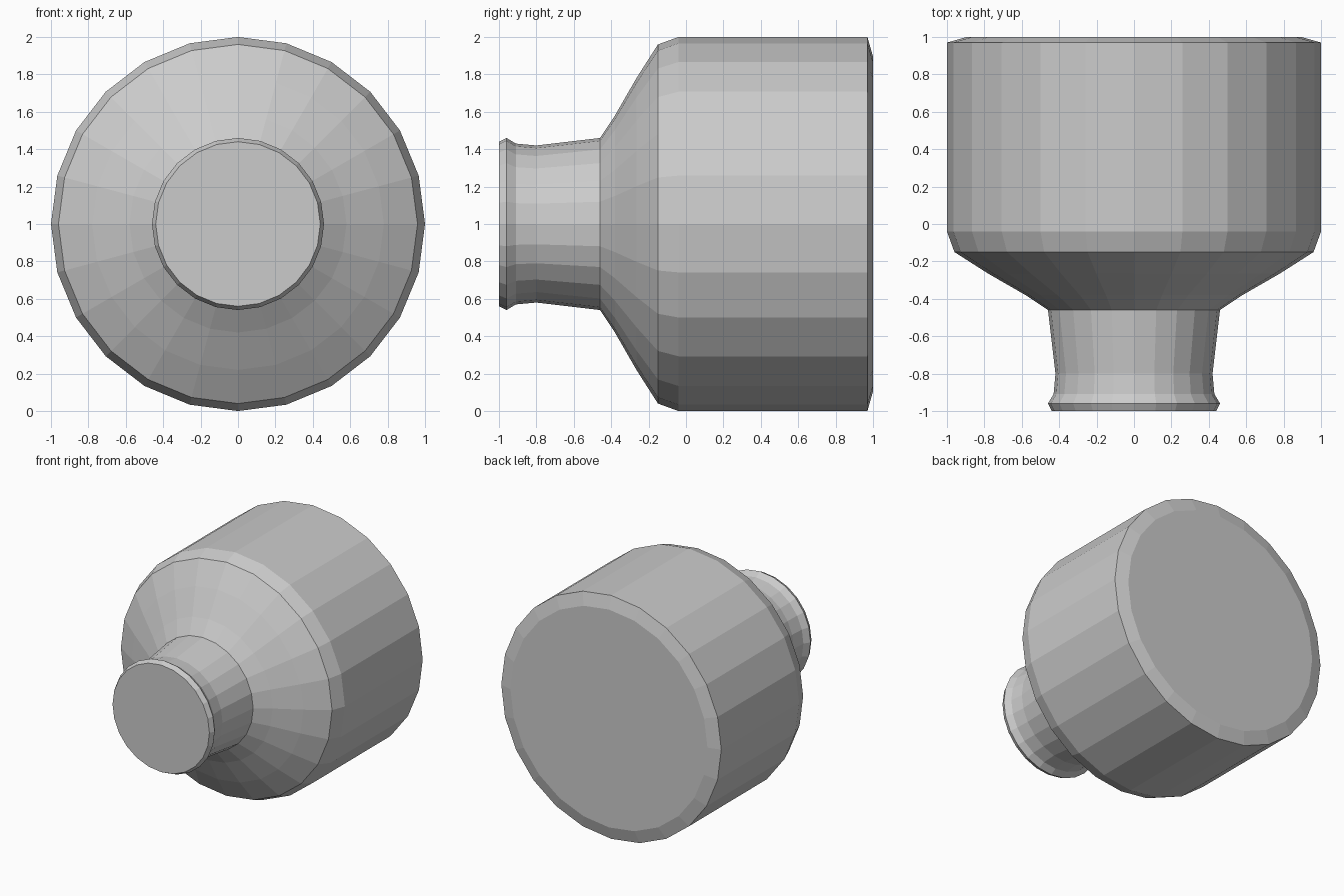
import bpy, bmesh
from math import sin, cos, tau

if "Cube" in bpy.data.objects:
    bpy.data.objects.remove(bpy.data.objects["Cube"])

SIDES = 24
CENTRE_Z = 1.0


def lathe(name, profile):
    """Spin (y, radius) points around the y axis and cap both ends."""
    bm = bmesh.new()
    rings = []
    for y, r in profile:
        rings.append([bm.verts.new((r * cos(tau * i / SIDES), y,
                                    CENTRE_Z + r * sin(tau * i / SIDES)))
                      for i in range(SIDES)])
    for a, b in zip(rings, rings[1:]):
        for i in range(SIDES):
            j = (i + 1) % SIDES
            bm.faces.new((a[i], a[j], b[j], b[i]))
    bm.faces.new(rings[0])
    bm.faces.new(rings[-1])
    bmesh.ops.recalc_face_normals(bm, faces=bm.faces)
    mesh = bpy.data.meshes.new(name)
    bm.to_mesh(mesh)
    bm.free()
    obj = bpy.data.objects.new(name, mesh)
    bpy.context.collection.objects.link(obj)
    return obj


# Lipped neck, flared shoulder and wide drum in one turned profile
lathe("turned_body", [
    (-1.0, 0.44), (-0.96, 0.46), (-0.91, 0.43), (-0.80, 0.42),   # lip and neck
    (-0.46, 0.46), (-0.38, 0.58), (-0.265, 0.78), (-0.15, 0.96),  # shoulder
    (-0.04, 1.0), (0.97, 1.0), (1.0, 0.895),                     # drum
])
